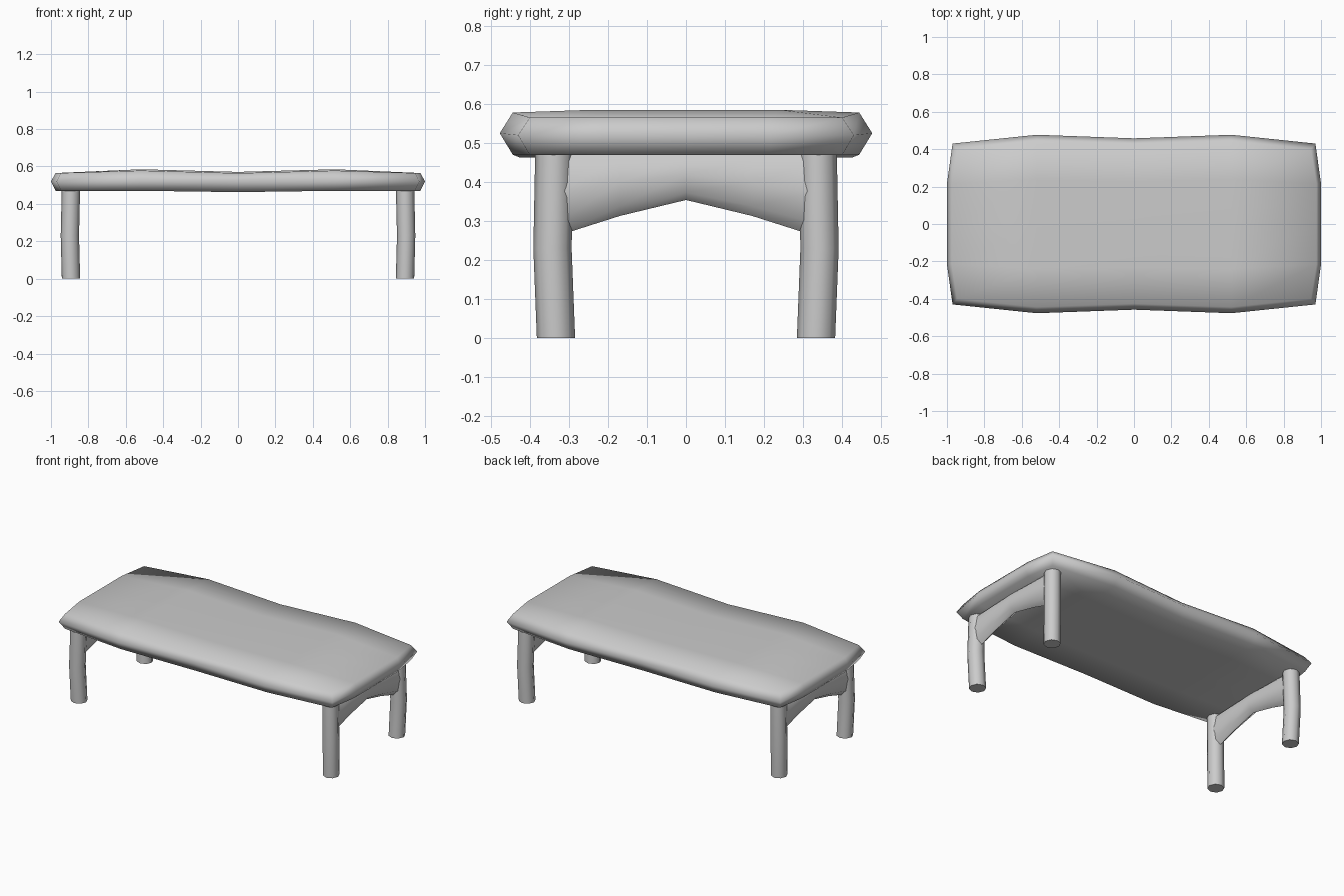
import bpy, bmesh, math

cube = bpy.data.objects.get("Cube")
if cube:
    bpy.data.objects.remove(cube, do_unlink=True)

grey = bpy.data.materials.new("plain_grey")
grey.use_nodes = True
GREY = (0.6, 0.6, 0.6, 1)
grey.diffuse_color = GREY
grey.node_tree.nodes["Principled BSDF"].inputs["Base Color"].default_value = GREY


def finish(bm, name, angle):
    bmesh.ops.recalc_face_normals(bm, faces=bm.faces)
    mesh = bpy.data.meshes.new(name)
    bm.to_mesh(mesh)
    bm.free()
    mesh.materials.append(grey)
    ob = bpy.data.objects.new(name, mesh)
    bpy.context.collection.objects.link(ob)
    bpy.ops.object.select_all(action='DESELECT')
    ob.select_set(True)
    bpy.context.view_layer.objects.active = ob
    bpy.ops.object.shade_smooth_by_angle(angle=math.radians(angle))
    return ob


def loft(name, rings, angle):
    """Skin a list of closed rings and cap both ends."""
    bm = bmesh.new()
    loops = [[bm.verts.new(p) for p in ring] for ring in rings]
    n = len(loops[0])
    for a, b in zip(loops, loops[1:]):
        for i in range(n):
            bm.faces.new((a[i], a[(i + 1) % n], b[(i + 1) % n], b[i]))
    bm.faces.new(loops[0])
    bm.faces.new(loops[-1])
    return finish(bm, name, angle)


# Wavy top: 5 x 5 grids above and below, joined by a pointed rim
WIDTH = (0.43, 0.477, 0.458)      # half depth at end, quarter, middle
LENGTH = (0.97, 1.0, 1.0)         # half length at side, quarter, middle
TOP = (0.565, 0.582, 0.568)
BOTTOM = (0.469, 0.470, 0.463)


def grid_point(i, j, layer):
    ai, aj = 2 - abs(i), 2 - abs(j)
    x = (LENGTH[aj] if abs(i) == 2 else 0.52) * (i > 0) - (LENGTH[aj] if abs(i) == 2 else 0.52) * (i < 0)
    y = j / 2 * WIDTH[ai]
    if layer == 0:
        return x, y, 0.525 if ai else 0.52
    if abs(i) == 2:
        x *= 0.975
    if abs(j) == 2:
        y *= 0.93
    if layer > 0:
        return x, y, TOP[ai] + (0.003 if abs(j) < 2 and ai else -0.004 if ai else 0)
    return x, y, BOTTOM[ai]


bm = bmesh.new()
steps = range(-2, 3)
layers = {k: {(i, j): bm.verts.new(grid_point(i, j, k)) for i in steps for j in steps
              if k or 2 in (abs(i), abs(j))} for k in (-1, 0, 1)}
for k in (-1, 1):
    g = layers[k]
    for i in range(-2, 2):
        for j in range(-2, 2):
            bm.faces.new((g[i, j], g[i + 1, j], g[i + 1, j + 1], g[i, j + 1]))
border = ([(i, -2) for i in range(-2, 2)] + [(2, j) for j in range(-2, 2)]
          + [(i, 2) for i in range(2, -2, -1)] + [(-2, j) for j in range(2, -2, -1)])
for a, b in zip(border, border[1:] + border[:1]):
    for lo, hi in ((-1, 0), (0, 1)):
        bm.faces.new((layers[lo][a], layers[lo][b], layers[hi][b], layers[hi][a]))
finish(bm, "tabletop", 66)

# Slightly bowed round legs
for sx, side in ((1, "left"), (-1, "right")):
    for sy, end in ((-1, "front"), (1, "back")):
        rings = []
        for z, x, y in ((0, 0.893, 0.333), (0.23, 0.899, 0.342), (0.49, 0.893, 0.337)):
            rings.append([(sx * (x + 0.049 * math.cos(t)), sy * (y + 0.049 * math.sin(t)), z)
                          for t in (math.tau * k / 8 for k in range(8))])
        loft(f"{end}_{side}_leg", rings, 50)

    # Arched rail between the legs at each end
    rings = []
    for y, low in ((-0.33, 0.262), (-0.17, 0.313), (0, 0.354), (0.17, 0.313), (0.33, 0.262)):
        mid, half = (low + 0.485) / 2, (0.485 - low) / 2
        rings.append([(sx * 0.895 + 0.038 * math.cos(t), y, mid + half * math.sin(t))
                      for t in (math.tau * k / 8 for k in range(8))])
    loft(f"{side}_end_rail", rings, 60)
